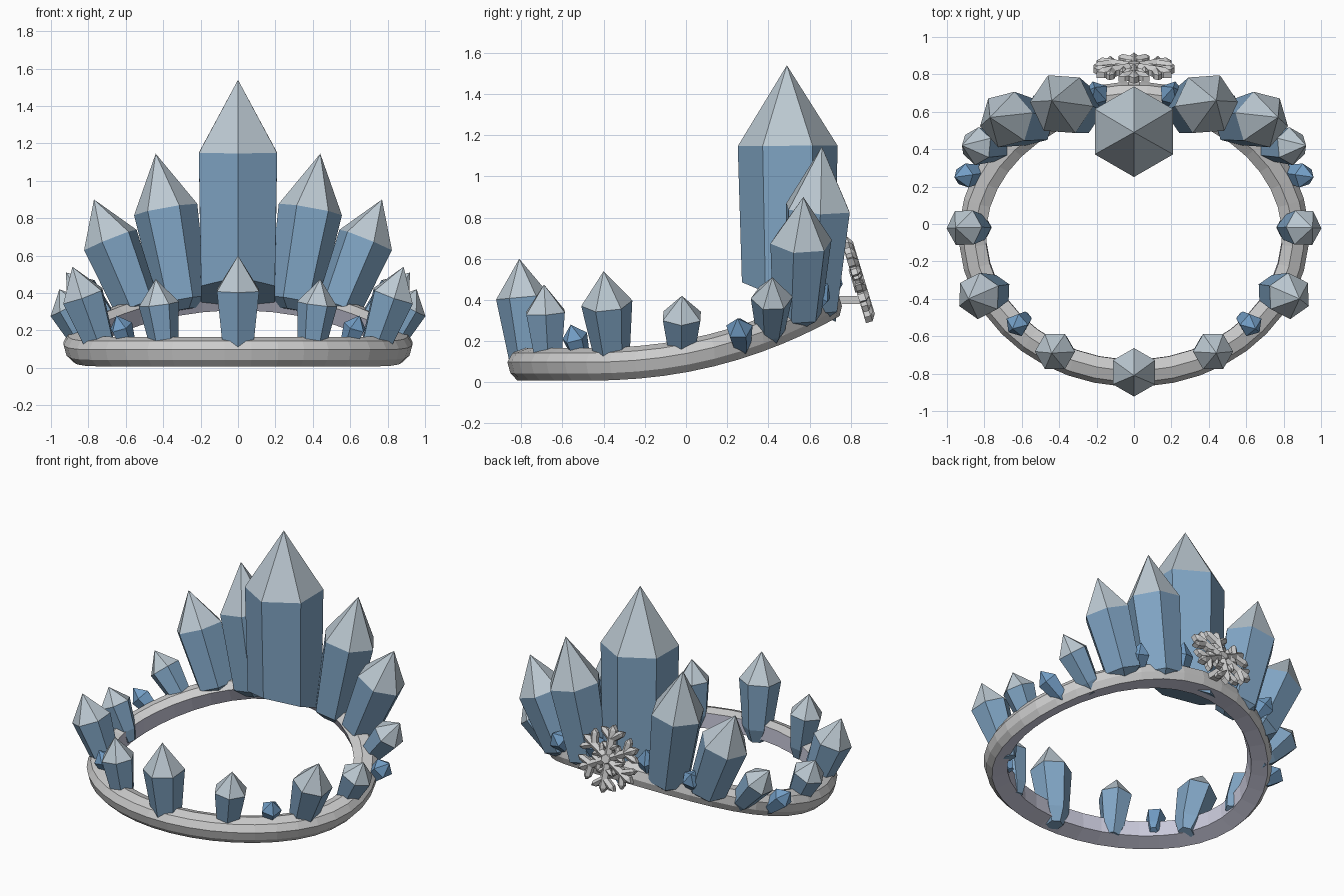
import bpy, bmesh, math
from mathutils import Vector, Matrix

if "Cube" in bpy.data.objects:
    bpy.data.objects.remove(bpy.data.objects["Cube"])


def material(name, rgb):
    m = bpy.data.materials.new(name)
    m.diffuse_color = (*rgb, 1)
    m.use_nodes = True
    m.node_tree.nodes["Principled BSDF"].inputs["Base Color"].default_value = m.diffuse_color
    return m


BLUE = material("ice_blue", (0.22, 0.38, 0.56))
PALE = material("ice_tip", (0.50, 0.58, 0.64))
DEEP = material("ice_deep", (0.17, 0.34, 0.56))
METAL = material("band_metal", (0.6, 0.6, 0.6))
LINING = material("band_lining", (0.58, 0.58, 0.70))


def finish(name, bm, mats=()):
    bmesh.ops.recalc_face_normals(bm, faces=bm.faces)
    me = bpy.data.meshes.new(name)
    bm.to_mesh(me)
    bm.free()
    for m in mats:
        me.materials.append(m)
    ob = bpy.data.objects.new(name, me)
    bpy.context.collection.objects.link(ob)
    return ob


def bridge(bm, a, b, mats=None):
    for i in range(len(a)):
        j = (i + 1) % len(a)
        f = bm.faces.new((a[i], a[j], b[j], b[i]))
        f.material_index = mats[i] if mats else 0


# Band: faceted D profile swept round an ellipse that curls up at the back
def band():
    bm = bmesh.new()
    profile = [(-0.068, 0.062), (-0.01, 0.078), (0.05, 0.055), (0.075, 0.01),
               (0.06, -0.045), (0.025, -0.08), (-0.07, -0.04)]
    lining = [0, 0, 0, 0, 0, 1, 1]
    n, loops = 40, []
    for i in range(n):
        a = 2 * math.pi * (i + 0.5) / n
        c, s = math.cos(a), math.sin(a)
        y = -0.055 + 0.74 * s
        t = max(0, y + 0.5)
        p = Vector((0.86 * c, y, 0.088 + 0.198 * t ** 2.25))
        # the section leans with the rise of the band
        slope = 0.5 * t ** 1.25
        flat = Vector((c / 0.86, s / 0.74, 0)).normalized()
        out = (flat + Vector((0, 0, slope * flat.y))).normalized()
        along = Vector((-flat.y, flat.x, 0))
        up = Vector((0, -slope, 1))
        up = (up - out * up.dot(out))
        up = (up - along * up.dot(along) * 0.5).normalized()
        loops.append([bm.verts.new(p + out * o + up * h) for o, h in profile])
    for i in range(n):
        bridge(bm, loops[i], loops[(i + 1) % n], lining)
    finish("crown_band", bm, (METAL, LINING))


# Crystal: tapered prism with a pointed tip, one edge facing outward,
# and a blunt root sunk into the band
def crystal(name, base, tip, r, sides=6, shoulder=0.62, taper=0.70,
            slant=0.0, root=0.7):
    base, tip = Vector(base), Vector(tip)
    axis = (tip - base).normalized()
    out = Vector((base.x, base.y, 0))
    u = (out - axis * out.dot(axis)).normalized()
    v = axis.cross(u)
    bm = bmesh.new()

    def loop(c, rad, tilt=0.0):
        vs = []
        for k in range(sides):
            a = 2 * math.pi * k / sides
            d = (u * math.cos(a) + v * math.sin(a)) * rad
            vs.append(bm.verts.new(c + d - axis * tilt * d.dot(u)))
        return vs

    low = loop(base, r * taper, slant)
    high = loop(base.lerp(tip, shoulder), r)
    bridge(bm, low, high)
    if root:
        end = loop(base - axis * r * root, r * 0.4)
        bridge(bm, end, low)
        low = end
    bm.faces.new(low)
    top = bm.verts.new(tip)
    for k in range(sides):
        f = bm.faces.new((high[k], high[(k + 1) % sides], top))
        f.material_index = 1
    finish(name, bm, (BLUE, PALE) if sides == 6 else (DEEP, DEEP))


band()
crystal("main_crystal", (0, 0.50, 0.39), (0, 0.49, 1.54), 0.242,
        shoulder=0.66, taper=0.94, slant=0.43, root=0)
crystal("front_crystal", (0, -0.765, 0.11), (0, -0.81, 0.60), 0.13, taper=0.72)

# Mirrored pairs: base, tip, radius, sides
pairs = {
    "tall_crystal": ((0.30, 0.61, 0.36), (0.44, 0.66, 1.145), 0.172, 6),
    "medium_crystal": ((0.54, 0.54, 0.33), (0.77, 0.57, 0.90), 0.155, 6),
    "rear_side_crystal": ((0.71, 0.41, 0.25), (0.92, 0.42, 0.51), 0.102, 6),
    "side_crystal": ((0.83, -0.02, 0.16), (0.955, -0.02, 0.42), 0.105, 6),
    "front_side_crystal": ((0.74, -0.36, 0.13), (0.885, -0.40, 0.54), 0.125, 6),
    "front_low_crystal": ((0.395, -0.67, 0.12), (0.44, -0.69, 0.475), 0.108, 6),
    "small_side_crystal": ((0.82, 0.27, 0.18), (0.96, 0.25, 0.31), 0.068, 5),
    "small_front_crystal": ((0.59, -0.51, 0.12), (0.65, -0.56, 0.28), 0.065, 5),
    "small_inner_crystal": ((0.19, 0.65, 0.38), (0.21, 0.73, 0.58), 0.07, 5),
    "small_rear_crystal": ((0.47, 0.59, 0.35), (0.52, 0.69, 0.48), 0.065, 5),
}
for name, (b, t, r, n) in pairs.items():
    for side, s in (("right", 1), ("left", -1)):
        crystal(f"{side}_{name}", (b[0] * s, b[1], b[2]),
                (t[0] * s, t[1], t[2]), r, n,
                taper=0.8 if r > 0.14 else 0.7, root=0.3 if r > 0.14 else 0.7)


# Snowflake: ridged arms with side branches and a hexagonal hub
def bar(bm, p, q, w, depth):
    p, q = Vector((*p, 0)), Vector((*q, 0))
    d = (q - p).normalized()
    n = Vector((-d.y, d.x, 0)) * w
    ridge, tipcut = Vector((0, 0, depth)), d * w * 1.3
    outline = [p + n, p - n, q - tipcut - n, q, q - tipcut + n]
    back = [bm.verts.new(o - ridge * 0.8) for o in outline]
    f = [bm.verts.new(o + ridge * 0.3) for o in outline]
    bridge(bm, back, f)
    bm.faces.new(back)
    a, b = bm.verts.new(p + ridge), bm.verts.new(q - tipcut + ridge)
    for face in ((f[0], f[1], a), (f[1], f[2], b, a), (f[2], f[3], b),
                 (f[3], f[4], b), (f[4], f[0], a, b)):
        bm.faces.new(face)


def snowflake():
    bm = bmesh.new()
    for k in range(6):
        a = math.pi / 2 + k * math.pi / 3

        def at(r, t=0.0, rr=0.0):
            return (r * math.cos(a) + rr * math.cos(a + t),
                    r * math.sin(a) + rr * math.sin(a + t))
        bar(bm, (0, 0), at(0.215), 0.024, 0.03)
        for t in (-1, 1):
            bar(bm, at(0.125), at(0.125, t * 0.9, 0.1), 0.02, 0.026)
            bar(bm, at(0.06), at(0.06, t * 0.95, 0.065), 0.016, 0.022)
    bmesh.ops.create_cone(bm, cap_ends=True, segments=6, radius1=0.06,
                          radius2=0.03, depth=0.06)
    normal = Vector((0, 0.957, 0.29))
    x = Vector((-1.07, 0, 0))
    m = Matrix((x, normal.cross(x.normalized()), normal)).transposed().to_4x4()
    m.translation = (0, 0.835, 0.50)
    bm.transform(m)
    finish("snowflake_ornament", bm)


snowflake()
# Small peg holding the snowflake to the band
bm = bmesh.new()
bmesh.ops.create_cube(bm, size=1, matrix=Matrix.Translation((0, 0.79, 0.40))
                      @ Matrix.Diagonal((0.06, 0.12, 0.04, 1)))
finish("snowflake_peg", bm)
